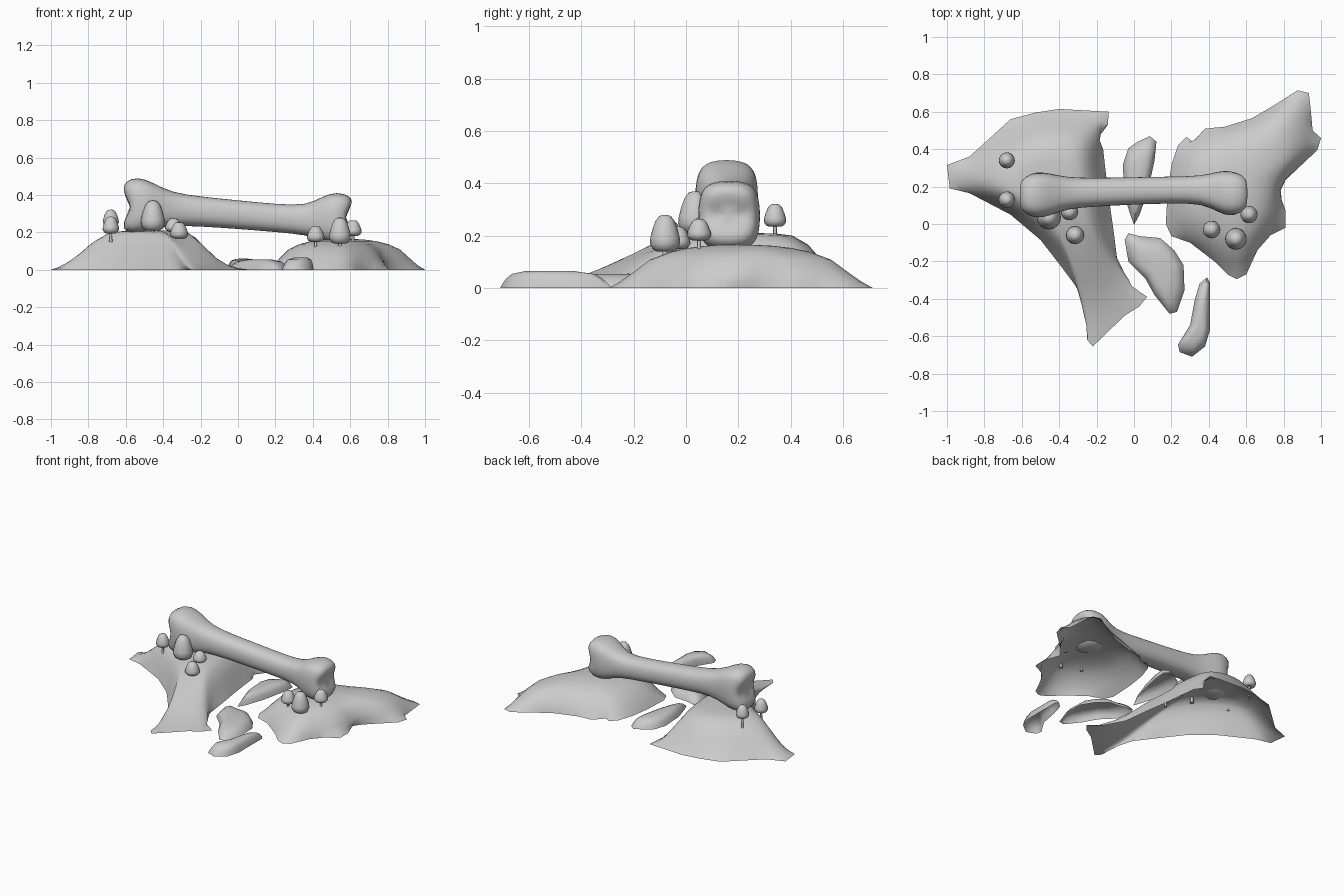
import bpy, math
from mathutils import Vector

if "Cube" in bpy.data.objects:
    bpy.data.objects.remove(bpy.data.objects["Cube"])


def make_object(name, verts, faces, angle=60, subsurf=0):
    mesh = bpy.data.meshes.new(name)
    mesh.from_pydata(verts, [], faces)
    ob = bpy.data.objects.new(name, mesh)
    bpy.context.collection.objects.link(ob)
    bpy.ops.object.select_all(action='DESELECT')
    ob.select_set(True)
    bpy.context.view_layer.objects.active = ob
    if subsurf:
        mod = ob.modifiers.new("Subsurf", 'SUBSURF')
        mod.levels = mod.render_levels = subsurf
    bpy.ops.object.shade_smooth_by_angle(angle=math.radians(angle))
    return ob


def bridge(rings, n):
    """Quads between consecutive rings of n points."""
    return [(r * n + i, r * n + (i + 1) % n, (r + 1) * n + (i + 1) % n, (r + 1) * n + i)
            for r in range(rings - 1) for i in range(n)]


def mound(name, outline, center, height, profile, reach=None, smooth=0):
    """Open-bottomed shell: outline shrinks to its centre while rising and rounding off.
    With reach, long spurs stay lower and short sides get steeper."""
    c = Vector(center)
    if sum(a[0] * b[1] - b[0] * a[1] for a, b in zip(outline, outline[1:] + outline[:1])) < 0:
        outline = outline[::-1]
    # split long edges so that the rounding is even
    dirs = []
    for p, q in zip(outline, outline[1:] + outline[:1]):
        a, b = Vector(p) - c, Vector(q) - c
        k = max(1, round((b - a).length / .07)) if smooth else 1
        dirs += [a.lerp(b, j / k) for j in range(k)]
    n, verts = len(dirs), []
    steep = [min(2, (reach / d.length) ** 1.8) if reach else 1 for d in dirs]
    for s, g in profile:
        for d, f in zip(dirs, steep):
            verts.append((c.x + d.x * s, c.y + d.y * s, height * (1 - (1 - g) ** f)))
        for _ in range(smooth):
            dirs = [dirs[i - 1] * .25 + dirs[i] * .5 + dirs[(i + 1) % n] * .25 for i in range(n)]
            steep = [steep[i - 1] * .25 + steep[i] * .5 + steep[(i + 1) % n] * .25 for i in range(n)]
    verts.append((c.x, c.y, height))
    k = (len(profile) - 1) * n
    faces = bridge(len(profile), n)
    faces += [(k + i, k + (i + 1) % n, len(verts) - 1) for i in range(n)]
    return make_object(name, verts, faces)


# Two hills
mound("left_hill", [
    (-1, .315), (-.88, .36), (-.66, .56), (-.53, .595), (-.40, .615), (-.135, .60), (-.14, .53),
    (-.2, .45), (-.165, .40), (-.14, .18), (-.11, -.03), (-.09, -.19), (-.015, -.33),
    (.07, -.39), (.03, -.44), (-.05, -.49), (-.22, -.655), (-.25, -.62), (-.26, -.46),
    (-.29, -.36), (-.395, -.22), (-.50, -.085), (-.66, .05), (-.88, .165), (-.985, .19)],
    (-.45, .2), .21,
    [(1, 0), (.95, .07), (.87, .2), (.78, .38), (.66, .64), (.52, .86), (.36, .97), (.18, 1)],
    reach=.54, smooth=2)
mound("right_hill", [
    (.17, 0), (.18, .18), (.2, .315), (.235, .42), (.28, .465), (.315, .44), (.38, .51),
    (.485, .52), (.63, .565), (.75, .635), (.875, .715), (.935, .70), (.945, .61),
    (.955, .50), (1, .46), (.98, .395), (.81, .235), (.77, .18), (.81, .075),
    (.81, -.02), (.73, -.06), (.66, -.14), (.6, -.27), (.55, -.295), (.5, -.27),
    (.43, -.2), (.3, -.1), (.2, -.065)],
    (.56, .2), .165,
    [(1, 0), (.96, .15), (.9, .34), (.77, .66), (.62, .83), (.46, .93), (.3, .98), (.15, 1)],
    smooth=2)

# Three flat stones in the gap
STONE = [(1, 0), (.95, .25), (.87, .54), (.74, .82), (.45, .98)]
mound("back_stone", [
    (.085, .47), (.12, .44), (.11, .34), (.075, .18), (.03, .05), (0, -.005), (-.02, .05),
    (-.05, .15), (-.06, .315), (-.03, .405), (.02, .44)], (.03, .28), .06, STONE)
mound("middle_stone", [
    (-.03, -.05), (-.05, -.085), (-.03, -.2), (.06, -.29), (.11, -.38), (.19, -.48),
    (.23, -.47), (.27, -.355), (.265, -.22), (.215, -.14), (.14, -.075), (.03, -.065)],
    (.12, -.22), .055, STONE)
mound("front_stone", [
    (.39, -.285), (.405, -.31), (.405, -.57), (.38, -.655), (.31, -.71), (.245, -.685),
    (.235, -.645), (.3, -.54), (.325, -.405), (.35, -.32)], (.35, -.54), .066, STONE)

# Bone bridge: sections of x, z centre, half height, y centre, half width, end notch
SECTIONS = [
    (-.622, .335, .09, .155, .08, .05), (-.61, .337, .138, .155, .108, .05),
    (-.54, .345, .156, .155, .126, .02), (-.455, .342, .128, .157, .118, 0),
    (-.36, .325, .09, .165, .084, 0), (-.2, .312, .081, .17, .078, 0),
    (0, .295, .078, .177, .074, 0), (.2, .277, .076, .182, .073, 0),
    (.37, .265, .08, .183, .075, 0), (.45, .275, .12, .172, .112, 0),
    (.53, .277, .143, .163, .124, -.02), (.605, .28, .118, .163, .108, -.045),
    (.617, .28, .08, .163, .08, -.045)]
N = 16
verts = []
for x, zc, hh, yc, hw, notch in SECTIONS:
    for i in range(N):
        a = 2 * math.pi * i / N
        c, s = math.cos(a), math.sin(a)
        e = .65 if hh > .1 or notch else .85      # boxier knobs, rounder shaft
        y = math.copysign(abs(c) ** e, c)
        z = math.copysign(abs(s) ** e, s)
        verts.append((x + notch * (1 - abs(z) * .95), yc + hw * y, zc + hh * z))
faces = bridge(len(SECTIONS), N)
for base, x, sec, flip in ((0, -.57, SECTIONS[0], False),
                           ((len(SECTIONS) - 1) * N, .57, SECTIONS[-1], True)):
    tip = len(verts)
    verts.append((x, sec[3], sec[1]))
    for i in range(N):
        f = (base + (i + 1) % N, base + i, tip)
        faces.append(f[::-1] if flip else f)
make_object("bone_bridge", verts, faces, subsurf=1)


def lathe(name, profile, loc, n=16):
    """Spin (radius, z) rings around z, closing both ends."""
    verts = [(loc[0] + r * math.cos(2 * math.pi * i / n),
              loc[1] + r * math.sin(2 * math.pi * i / n), z)
             for r, z in profile for i in range(n)]
    k = (len(profile) - 1) * n
    faces = bridge(len(profile), n) + [tuple(range(n))[::-1], tuple(range(k, k + n))]
    return make_object(name, verts, faces)


# Mushrooms: x, y, cap radius, stem bottom, cap bottom, cap top
CAP = [(.3, .05), (.55, .0), (.82, .07), (1, .22), (.97, .38), (.82, .62), (.62, .84), (.38, .97), (.1, 1)]
for i, (x, y, r, z0, z1, z2) in enumerate([
        (-.68, .34, .043, .16, .235, .322), (-.68, .13, .044, .15, .195, .285),
        (-.455, .035, .065, .17, .21, .37), (-.345, .065, .045, .17, .205, .275),
        (-.315, -.06, .048, .13, .168, .255), (.615, .05, .046, .14, .182, .265),
        (.415, -.03, .047, .11, .150, .235), (.545, -.08, .058, .11, .14, .28)]):
    lathe(f"mushroom_cap_{i}", [(r * a, z1 + (z2 - z1) * b) for a, b in CAP], (x, y))
    lathe(f"mushroom_stem_{i}", [(r * .22, z0), (r * .15, (z0 + z1) / 2), (r * .18, z1 + (z2 - z1) * .12)],
          (x, y), n=8)
